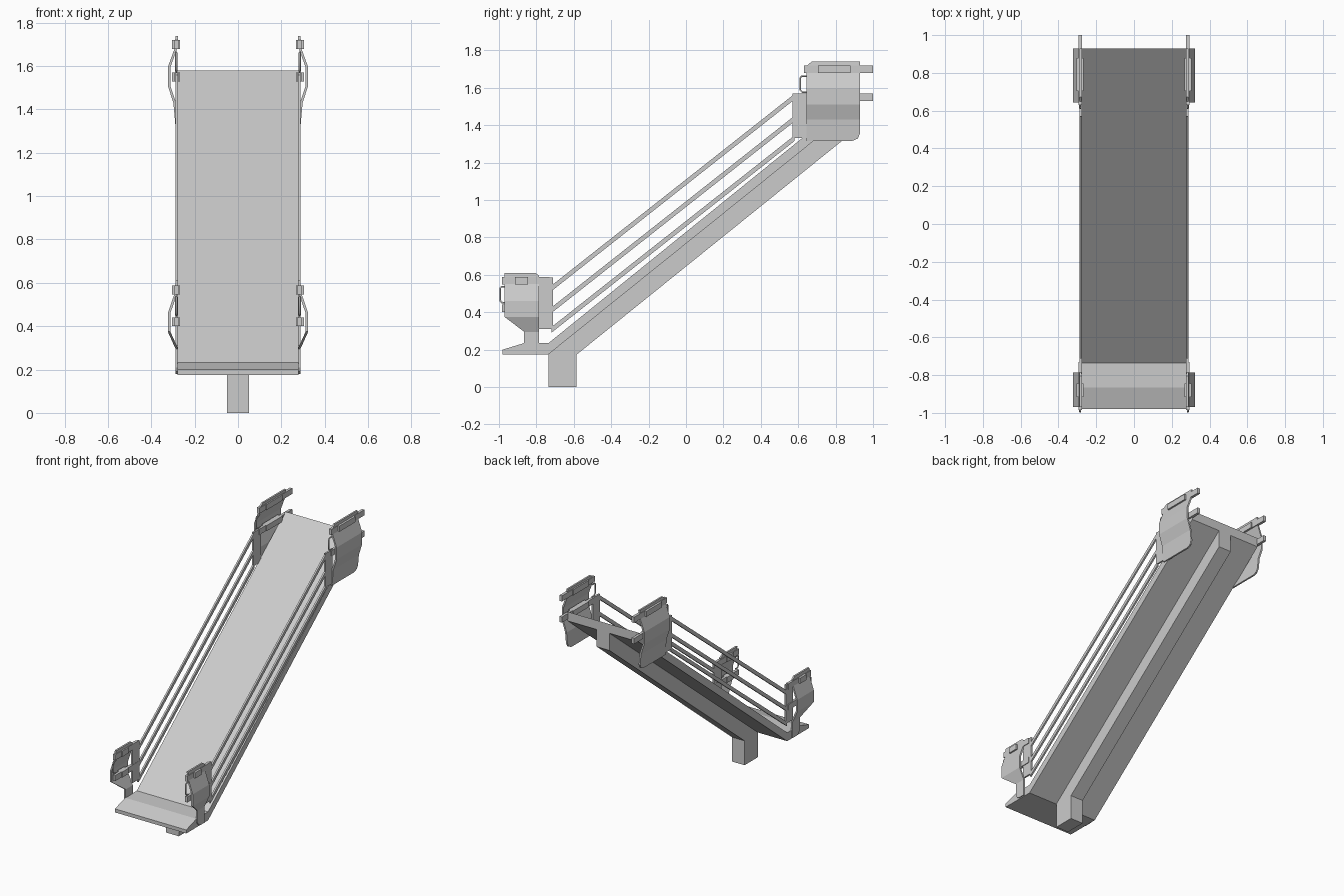
import bpy, bmesh
from mathutils import Vector

cube = bpy.data.objects.get("Cube")
if cube:
    bpy.data.objects.remove(cube, do_unlink=True)

grey = bpy.data.materials.new("light_grey")
grey.use_nodes = True
grey.diffuse_color = (0.6, 0.6, 0.6, 1)
grey.node_tree.nodes["Principled BSDF"].inputs["Base Color"].default_value = (0.6, 0.6, 0.6, 1)


def finish(name, bm):
    bmesh.ops.recalc_face_normals(bm, faces=bm.faces)
    mesh = bpy.data.meshes.new(name)
    bm.to_mesh(mesh)
    bm.free()
    mesh.materials.append(grey)
    obj = bpy.data.objects.new(name, mesh)
    bpy.context.collection.objects.link(obj)
    return obj


def prism(name, outline, x0, x1, bend=None):
    """Extrude a side outline (y, z) from x0 to x1; bend lists (z, x shift)."""
    bm = bmesh.new()
    face = bm.faces.new([bm.verts.new((x0, y, z)) for y, z in outline])
    geom = bmesh.ops.extrude_face_region(bm, geom=[face])["geom"]
    for v in geom:
        if isinstance(v, bmesh.types.BMVert):
            v.co.x = x1
    if bend:
        for z, _ in bend:
            everything = bm.verts[:] + bm.edges[:] + bm.faces[:]
            bmesh.ops.bisect_plane(bm, geom=everything, plane_co=(0, 0, z), plane_no=(0, 0, 1))
        side = 1 if x0 > 0 else -1
        for v in bm.verts:
            for (za, xa), (zb, xb) in zip(bend, bend[1:]):
                if za <= v.co.z <= zb:
                    v.co.x += side * (xa + (xb - xa) * (v.co.z - za) / (zb - za))
                    break
    return finish(name, bm)


def box(name, x0, x1, y0, y1, z0, z1):
    return prism(name, [(y0, z0), (y1, z0), (y1, z1), (y0, z1)], x0, x1)


def wire(name, points, radius):
    curve = bpy.data.curves.new(name, "CURVE")
    curve.dimensions = "3D"
    curve.bevel_depth = radius
    curve.bevel_resolution = 1
    curve.use_fill_caps = True
    spline = curve.splines.new("POLY")
    spline.points.add(len(points) - 1)
    for p, co in zip(spline.points, points):
        p.co = (*co, 1)
    curve.materials.append(grey)
    obj = bpy.data.objects.new(name, curve)
    bpy.context.collection.objects.link(obj)


# Sloping deck with its wedge-shaped landing lip
prism("deck", [(-.98, .175), (-.98, .2), (-.865, .235), (-.735, .235),
               (.93, 1.58), (.93, 1.515), (-.735, .175)], -.28, .28)

# Central spine beam and foot
prism("spine_beam", [(-.735, .175), (.93, 1.515), (.93, 1.393), (-.585, .173)], -.05, .05)
box("foot", -.05, .05, -.735, -.585, 0, .175)

upper_outline = [(.643, 1.316), (.89, 1.316), (.918, 1.328), (.93, 1.355), (.93, 1.74),
                 (.672, 1.74), (.643, 1.715)]
upper_bend = [(1.316, 0), (1.43, .01), (1.51, .036), (1.595, .036), (1.68, .005), (1.74, 0)]
lower_outline = [(-.785, .18), (-.785, .595), (-.805, .61), (-.97, .61), (-.97, .375),
                 (-.865, .295), (-.865, .21), (-.855, .19), (-.835, .18)]
lower_bend = [(.18, 0), (.295, 0), (.375, .036), (.46, .036), (.55, .005), (.61, 0)]

for side, s in (("left", 1), ("right", -1)):
    inner, outer = s * .276, s * .288

    # Three slim handrails between the end plates
    for level, z in (("lower", .32), ("middle", .425), ("upper", .542)):
        rise = 1.025
        prism(f"{side}_{level}_rail", [(-.72, z - .03), (.58, z + rise - .03),
                                       (.58, z + rise), (-.72, z)], inner, outer)

    # Flat end plates that carry the rails
    box(f"{side}_upper_plate", inner, outer, .57, .65, 1.33, 1.57)
    box(f"{side}_lower_plate", inner, outer, -.79, -.71, .31, .585)

    # Bulged end guards
    prism(f"{side}_upper_guard", upper_outline, inner, outer, upper_bend)
    prism(f"{side}_lower_guard", lower_outline, inner, outer, lower_bend)

    # Latch bars poking past the guards, with wider sockets
    for end, y0, y1, a, b, z0, z1 in (("upper", .63, 1.0, .705, .88, 1.55, 1.70),
                                      ("lower", -.985, -.73, -.915, -.845, .42, .567)):
        for level, z in (("low", z0), ("high", z1)):
            box(f"{side}_{end}_{level}_latch_bar", s * .274, s * .293, y0, y1, z - .02, z + .02)
            box(f"{side}_{end}_{level}_socket", s * .268, s * .305, a, b, z - .02, z + .02)

    # Bent wire handles on the front edge of each guard
    for end, y, d, zt, zb in (("upper", .612, .035, 1.662, 1.575), ("lower", -.994, .03, .535, .45)):
        x = s * .285
        wire(f"{side}_{end}_handle", [(x, y + d, zt), (x, y + .006, zt), (x, y, zt - .008),
                                      (x, y, zb + .012), (x, y + .012, zb), (x, y + d, zb)], .005)
